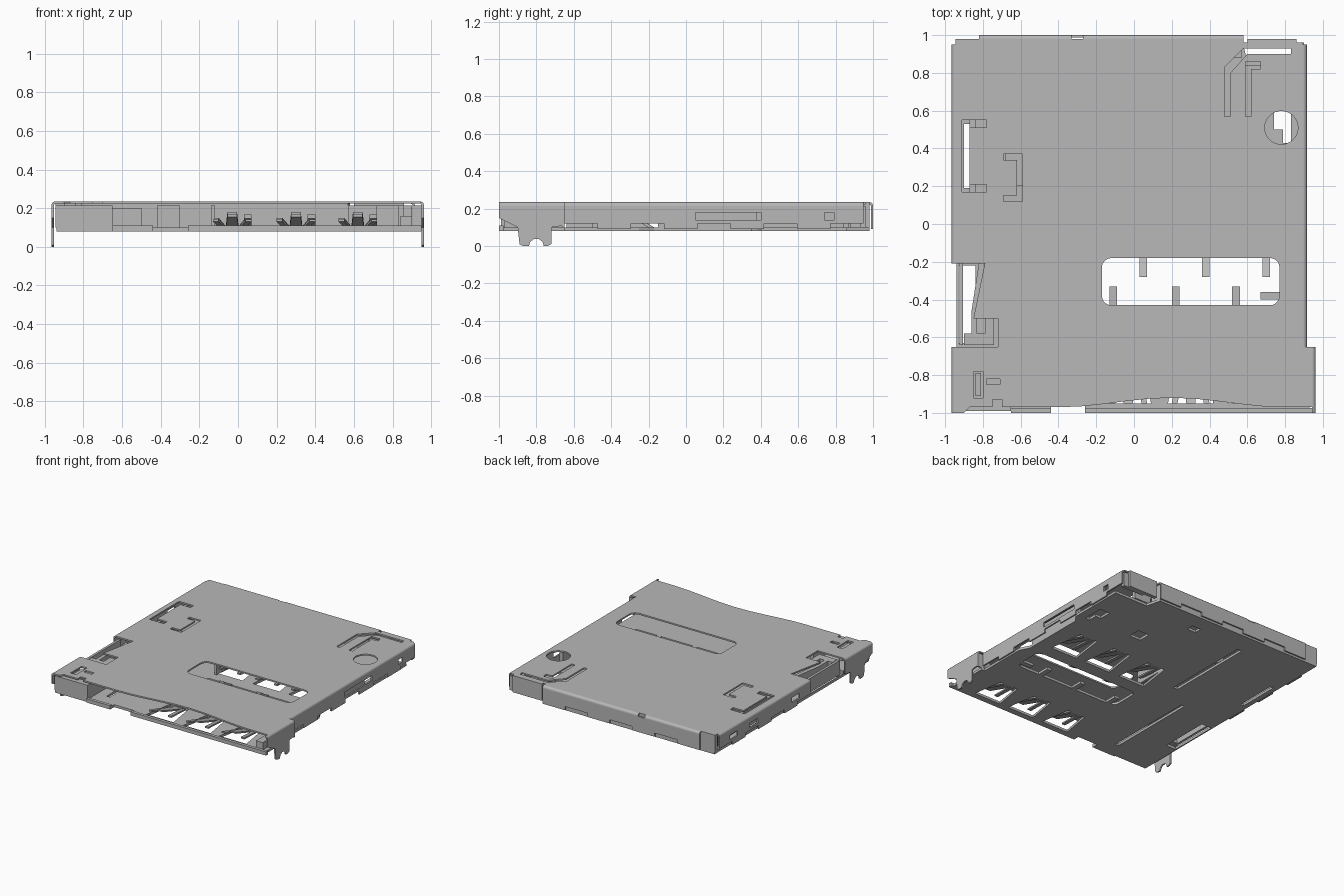
import bpy, bmesh
from math import pi, sin, cos

if "Cube" in bpy.data.objects:
    bpy.data.objects.remove(bpy.data.objects["Cube"], do_unlink=True)

GREY = (.48, .48, .48, 1)
metal = bpy.data.materials.new("plain grey")
metal.use_nodes = True
metal.diffuse_color = GREY
metal.node_tree.nodes["Principled BSDF"].inputs["Base Color"].default_value = GREY

# Main planes of the shell
LEFT, WIDE, RIGHT = .915, .962, -.965
FRONT, STEP, BACK = -1, -.65, 1
THICK, FOLD = .012, .02
TOP = .235
UNDER, WALL = TOP - THICK, TOP - FOLD
BOTTOM, FLOOR = .08, .1

AXES = {"xy": lambda u, v, w: (u, v, w),
        "yz": lambda u, v, w: (w, u, v),
        "xz": lambda u, v, w: (u, w, v)}


def rect(u0, u1, v0, v1):
    return [(u0, v0), (u1, v0), (u1, v1), (u0, v1)]


def arc(u, v, radius, start, end, steps=5):
    angles = [start + (end - start) * i / steps for i in range(steps + 1)]
    return [(u + radius * cos(a), v + radius * sin(a)) for a in angles]


def rounded(u0, u1, v0, v1, r):
    centres = [(u1 - r, v1 - r), (u0 + r, v1 - r), (u0 + r, v0 + r), (u1 - r, v0 + r)]
    return [p for k, c in enumerate(centres) for p in arc(*c, r, pi / 2 * k, pi / 2 * (k + 1))]


def bracket(back, tips, v0, v1, width):
    """C-shaped outline: a spine at back with two arms reaching to tips."""
    inner = back + (width if tips > back else -width)
    return [(tips, v0), (back, v0), (back, v1), (tips, v1), (tips, v1 - width),
            (inner, v1 - width), (inner, v0 + width), (tips, v0 + width)]


def toothed(start, end, count, low, high):
    """Wall outline with an evenly stepped lower edge."""
    points = [(start, WALL), (end, WALL)]
    pitch = (start - end) / count
    for i in range(count):
        z = low if i % 2 else high
        points += [(end + pitch * i, z), (end + pitch * (i + 1), z)]
    return points


def sheet(name, outline, w0, w1, plane="xy", holes=(), slope=0, pivot=0):
    """Filled outline with holes, extruded from w0 to w1 across its plane."""
    curve = bpy.data.curves.new(name, "CURVE")
    curve.dimensions = "2D"
    curve.fill_mode = "BOTH"
    curve.extrude = (w1 - w0) / 2
    for loop in [outline, *holes]:
        spline = curve.splines.new("POLY")
        spline.points.add(len(loop) - 1)
        for point, (u, v) in zip(spline.points, loop):
            point.co = (u, v, 0, 1)
        spline.use_cyclic_u = True
    source = bpy.data.objects.new(name, curve)
    bpy.context.collection.objects.link(source)
    graph = bpy.context.evaluated_depsgraph_get()
    mesh = bpy.data.meshes.new_from_object(source.evaluated_get(graph))
    bpy.data.objects.remove(source, do_unlink=True)
    bm = bmesh.new()
    bm.from_mesh(mesh)
    bmesh.ops.remove_doubles(bm, verts=bm.verts, dist=.0001)
    for vert in bm.verts:
        vert.co = AXES[plane](vert.co.x, vert.co.y, vert.co.z + (w0 + w1) / 2)
        vert.co.z += slope * (vert.co.y - pivot)
    bmesh.ops.recalc_face_normals(bm, faces=bm.faces)
    for face in bm.faces:
        face.smooth = False
    bm.to_mesh(mesh)
    bm.free()
    mesh.materials.clear()
    mesh.materials.append(metal)
    bpy.context.collection.objects.link(bpy.data.objects.new(name, mesh))


def box(name, x0, x1, y0, y1, z0=FLOOR, z1=WALL):
    sheet(name, rect(x0, x1, y0, y1), z0, z1)


def fold(name, edge, sign, start, end, plane="xz"):
    """Quarter-round bend joining the cover to a wall."""
    centre, first = edge - sign * FOLD, 0 if sign > 0 else pi
    outer = arc(centre, WALL, FOLD, first, pi / 2)
    inner = arc(centre, WALL, FOLD - THICK, pi / 2, first)
    sheet(name, outer + inner, start, end, plane)


# Cover plate: curved front edge, spring notch on the right, stamped openings
in_left, in_right, in_wide, in_back = LEFT - FOLD, RIGHT + FOLD, WIDE - FOLD, BACK - FOLD
front_edge = [(.8 - .12 * i, -.97 + .05 * sin(pi * i / 10) ** 2) for i in range(11)]
cover = [(in_right, .96), (-.82, .96), (-.82, in_back), (.58, in_back), (.58, .96), (in_left, .96),
         (in_left, STEP), (in_wide, STEP), (in_wide, -.97), *front_edge,
         (-.7, -.97), (-.7, -.93), (-.75, -.93), (-.75, -.97), (-.87, -.97), (-.9, FRONT),
         (in_right, FRONT), (in_right, STEP), (-.72, STEP), (-.72, -.5), (-.78, -.5),
         (-.85, -.5), (-.79, -.21), (in_right, -.21)]
opening = (-.17, .77, -.43, -.18, .05)
elbow = [(.48, .57), (.51, .57), (.51, .8), (.6, .9), (.83, .9), (.83, .93), (.58, .93), (.48, .83)]
short_elbow = [(.59, .57), (.62, .57), (.62, .82), (.67, .82), (.67, .86), (.59, .86)]
sheet("cover_plate", cover, UNDER, TOP, holes=[
    rounded(*opening), arc(.78, .51, .088, 0, 2 * pi, 32)[:-1], elbow, short_elbow,
    bracket(-.91, -.78, .17, .55, .04), bracket(-.59, -.69, .12, .37, .03),
    rect(-.85, -.8, -.92, -.78), rect(-.78, -.71, -.85, -.82)])

# Rounded folds along the cover edges
fold("left_fold", LEFT, 1, STEP, .95)
fold("left_front_fold", WIDE, 1, FRONT, STEP)
fold("right_fold", RIGHT, -1, -.21, .95)
fold("right_front_fold", RIGHT, -1, FRONT, STEP)
fold("back_fold_right", BACK, 1, -.82, -.33, "yz")
fold("back_fold_left", BACK, 1, -.27, .58, "yz")

# Front side walls, each ending in a scalloped solder foot
foot = [(FRONT, WALL), (STEP, WALL), (STEP, .11), (-.72, FLOOR), (-.72, .01), (-.74, 0),
        *arc(-.8, 0, .04, 0, pi), (-.87, 0), (-.89, .01), (-.9, FLOOR), (FRONT, .15)]
sheet("left_foot_wall", foot, WIDE - THICK, WIDE, "yz")
sheet("right_foot_wall", foot, RIGHT, RIGHT + THICK, "yz")
box("left_step", LEFT - THICK, WIDE, STEP - THICK, STEP)

# Long walls with stepped lower edges and latch windows
left_windows = [rect(.05, .4, .14, .18), rect(.74, .79, .14, .18)]
right_windows = [rect(y, y + .1, .14, .18) for y in (-.07, .46, .72)]
sheet("left_wall", toothed(STEP, .95, 9, .09, .12), LEFT - THICK, LEFT, "yz", left_windows)
sheet("right_wall", toothed(-.21, .95, 7, .09, .12), RIGHT, RIGHT + THICK, "yz", right_windows)
sheet("back_wall", toothed(-.82, .58, 7, .12, .09), BACK - THICK, BACK, "xz")
box("right_corner_tab", -.945, -.82, .95, in_back, z1=TOP)
box("left_corner_tab", .6, .86, .95, in_back, z1=TOP)
box("left_corner_post", .7, .9, .93, .96)

# Base floor with contact windows, slits and latch cut-outs
floor = [(-.94, -.99), (-.44, -.99), (-.44, -.95), (-.26, -.95), (-.26, -.99), (.93, -.99),
         (.93, STEP), (.9, STEP), (.9, -.25), (.86, -.17), (.86, .35), (.9, .4),
         (.9, .86), (.6, .86), (.57, in_back), (-.94, in_back)]
detector_hole = [(.74, .5), (.79, .5), (.79, .43), (.83, .43), (.83, .6), (.74, .6)]
floor_holes = [rounded(*opening), detector_hole, rect(-.37, -.33, .06, .8),
               rect(-.57, -.54, -.86, -.1), rect(-.9, -.87, .19, .53),
               rect(-.93, -.84, -.63, -.22), rect(.31, .41, .44, .54), rect(.07, .15, .79, .85)]
contacts = (-.03, .3, .62)
rows = {"front": (-.95, -.7), "rear": (-.07, .22)}


def taper(x, front_half, back_half, y0, y1):
    return [(x - front_half, y0), (x + front_half, y0), (x + back_half, y1), (x - back_half, y1)]


floor_holes += [taper(x, .12, .08, *row) for x in contacts for row in rows.values()]
sheet("base_floor", floor, BOTTOM, FLOOR, holes=floor_holes)
box("front_lip_left", -.26, .95, FRONT, -.975, BOTTOM, .11)
box("front_lip_right", STEP, -.44, FRONT, -.975, BOTTOM, .11)

# Spring contacts rising through the windows, and their ends in the cover opening
for x in contacts:
    for row, (y0, y1) in rows.items():
        sheet(row + "_contact_blade", taper(x, .025, .035, y0, y1),
              BOTTOM, BOTTOM + THICK, slope=-.3, pivot=y1)
        for side in (-1, 1):
            rib = [(x + side * u, y) for u, y in rect(.07, .1, y0, y1)]
            rib[2:] = [(x + side * .05, y1), (x + side * .02, y1)]
            sheet(row + "_contact_rib", rib, BOTTOM, BOTTOM + THICK, slope=-.2, pivot=y1)
    tip, tail = x + .08, x - .08
    sheet("contact_tip", rect(tip - FOLD, tip + FOLD, -.28, -.17), BOTTOM, FLOOR, slope=-.6, pivot=-.17)
    box("contact_tail", tail - FOLD, tail + FOLD, -.44, -.33, BOTTOM, FLOOR)
box("switch_tip", .67, .78, -.4, -.36, BOTTOM, FLOOR)

# Insulating housing inside the shell
box("front_block", -.945, STEP, -.99, -.93)
box("front_block_side", -.68, STEP, -.93, STEP)
box("front_block_floor", -.945, STEP, -.93, STEP, z1=.13)
box("rear_block", -.9, .57, .88, in_back, z1=UNDER)
box("outer_rail", -.87, -.84, .05, .9)
box("inner_rail", -.72, -.69, -.1, .88)
box("left_rail", .84, .9, -.97, STEP, z1=.16)
box("left_ledge", .83, .86, -.15, .38)
box("switch_bar", .57, .72, .84, .87)
box("card_stop", -.42, -.3, .5, .53)
box("card_guide", -.14, -.12, -.1, .86)

# Push latch: slider, spring arm, hook and pin
box("slider", -.68, -.5, .2, .8, z1=.2)
sheet("spring_arm", [(-.82, -.2), (-.79, -.2), (-.83, -.48), (-.83, -.62), (-.86, -.62), (-.86, -.46)], FLOOR, WALL)
sheet("latch_hook", [(-.9, -.64), (-.74, -.64), (-.74, -.5), (-.79, -.5), (-.79, -.58), (-.9, -.58)], FLOOR, WALL)
box("latch_rail", -.925, -.905, -.64, -.2)
box("latch_pin", -.84, -.81, -.91, -.79, z1=UNDER)
